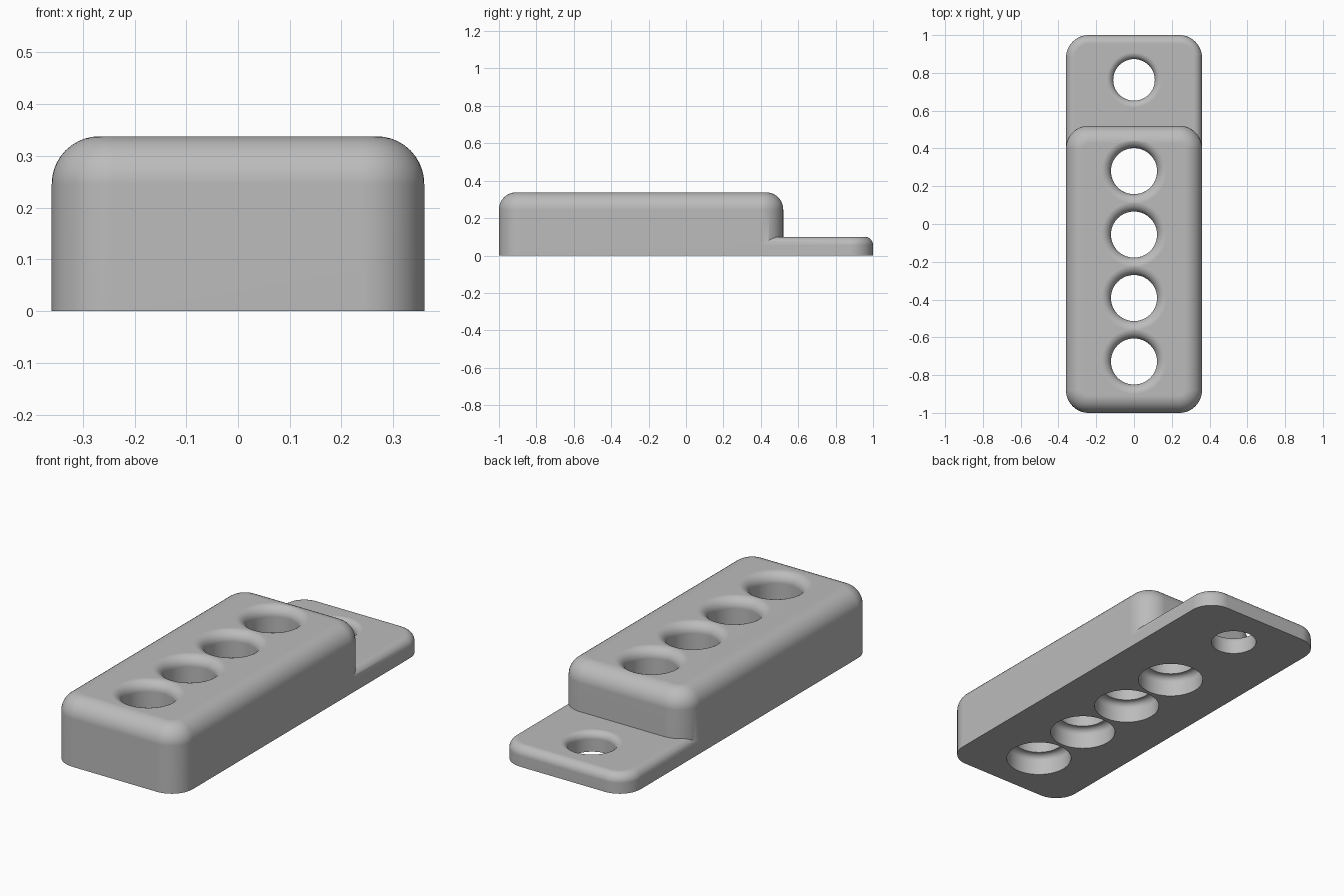
import bpy
import bmesh
from math import sin, cos, pi

old = bpy.data.objects.get("Cube")
if old:
    bpy.data.objects.remove(old, do_unlink=True)

HALF_W = 0.36
CORNER = 0.12
BODY_TOP, TAB_TOP = 0.338, 0.1

grey = bpy.data.materials.new("mid grey")
grey.use_nodes = True
colour = (0.5, 0.5, 0.5, 1)
grey.diffuse_color = colour
grey.node_tree.nodes["Principled BSDF"].inputs["Base Color"].default_value = colour


def loft(name, rings):
    """Skin a stack of equal-sized point rings and cap both ends."""
    bm = bmesh.new()
    loops = [[bm.verts.new(p) for p in ring] for ring in rings]
    for low, high in zip(loops, loops[1:]):
        for i in range(len(low)):
            j = (i + 1) % len(low)
            bm.faces.new((low[i], low[j], high[j], high[i]))
    bm.faces.new(loops[0][::-1])
    bm.faces.new(loops[-1])
    bmesh.ops.recalc_face_normals(bm, faces=bm.faces[:])
    mesh = bpy.data.meshes.new(name)
    bm.to_mesh(mesh)
    bm.free()
    mesh.materials.append(grey)
    obj = bpy.data.objects.new(name, mesh)
    bpy.context.collection.objects.link(obj)
    return obj


def outline(y0, y1, z, inset, front_corner, steps=12):
    """Rounded rectangle at height z, shrunk by inset."""
    points = []
    for k, (sx, sy) in enumerate([(1, 1), (-1, 1), (-1, -1), (1, -1)]):
        r = CORNER if sy > 0 else front_corner
        cx = sx * (HALF_W - r)
        cy = y1 - r if sy > 0 else y0 + r
        for i in range(steps + 1):
            a = (k + i / steps) * pi / 2
            points.append((cx + (r - inset) * cos(a), cy + (r - inset) * sin(a), z))
    return points


def rounded_block(name, y0, y1, top, fillet, front_corner=CORNER, steps=10):
    rings = [outline(y0, y1, 0, 0, front_corner)]
    for i in range(steps + 1):
        a = i / steps * pi / 2
        rings.append(outline(y0, y1, top - fillet + fillet * sin(a),
                             fillet * (1 - cos(a)), front_corner))
    return loft(name, rings)


def hole_cutter(name, y, radius, top, flare, recess=None, steps=10, sides=64):
    """Turned cutter with a flared mouth and an optional domed recess below."""
    angles = [i / steps * pi / 2 for i in range(steps + 1)]
    if recess:
        wide, depth, dome = recess
        profile = [(wide, -0.05)]
        profile += [(wide - dome + dome * cos(a), depth - dome + dome * sin(a)) for a in angles]
        profile.append((radius, depth))
    else:
        profile = [(radius, -0.05)]
    profile += [(radius + flare * (1 - cos(a)), top - flare + flare * sin(a)) for a in angles]
    profile.append((radius + flare, top + 0.05))
    turn = [i / sides * 2 * pi for i in range(sides)]
    return loft(name, [[(r * cos(t), y + r * sin(t), z) for t in turn] for r, z in profile])


def combine(target, tool, operation):
    mod = target.modifiers.new(operation.lower(), 'BOOLEAN')
    mod.operation = operation
    mod.solver = 'EXACT'
    mod.object = tool
    bpy.context.view_layer.objects.active = target
    bpy.ops.object.modifier_apply(modifier=mod.name)
    bpy.data.objects.remove(tool, do_unlink=True)


# Thick block and low mounting tab joined into one solid
block = rounded_block("holed_block", -1, 0.52, BODY_TOP, 0.092)
tab = rounded_block("mounting_tab", 0.35, 1, TAB_TOP, 0.045, front_corner=0.06)
combine(block, tab, 'UNION')

# Row of four flared holes, each with a recess underneath
for n in range(4):
    cutter = hole_cutter("hole_cutter", 0.28 - 0.336 * n, 0.122, BODY_TOP, 0.05,
                         recess=(0.158, 0.105, 0.03))
    combine(block, cutter, 'DIFFERENCE')

# Screw hole in the tab
combine(block, hole_cutter("tab_hole_cutter", 0.763, 0.11, TAB_TOP, 0.035), 'DIFFERENCE')

# Smooth fillets, flat faces kept flat
bpy.ops.object.select_all(action='DESELECT')
block.select_set(True)
bpy.context.view_layer.objects.active = block
bpy.ops.object.shade_smooth_by_angle(angle=pi / 6)
weighted = block.modifiers.new("weighted_normals", 'WEIGHTED_NORMAL')
weighted.keep_sharp = True
